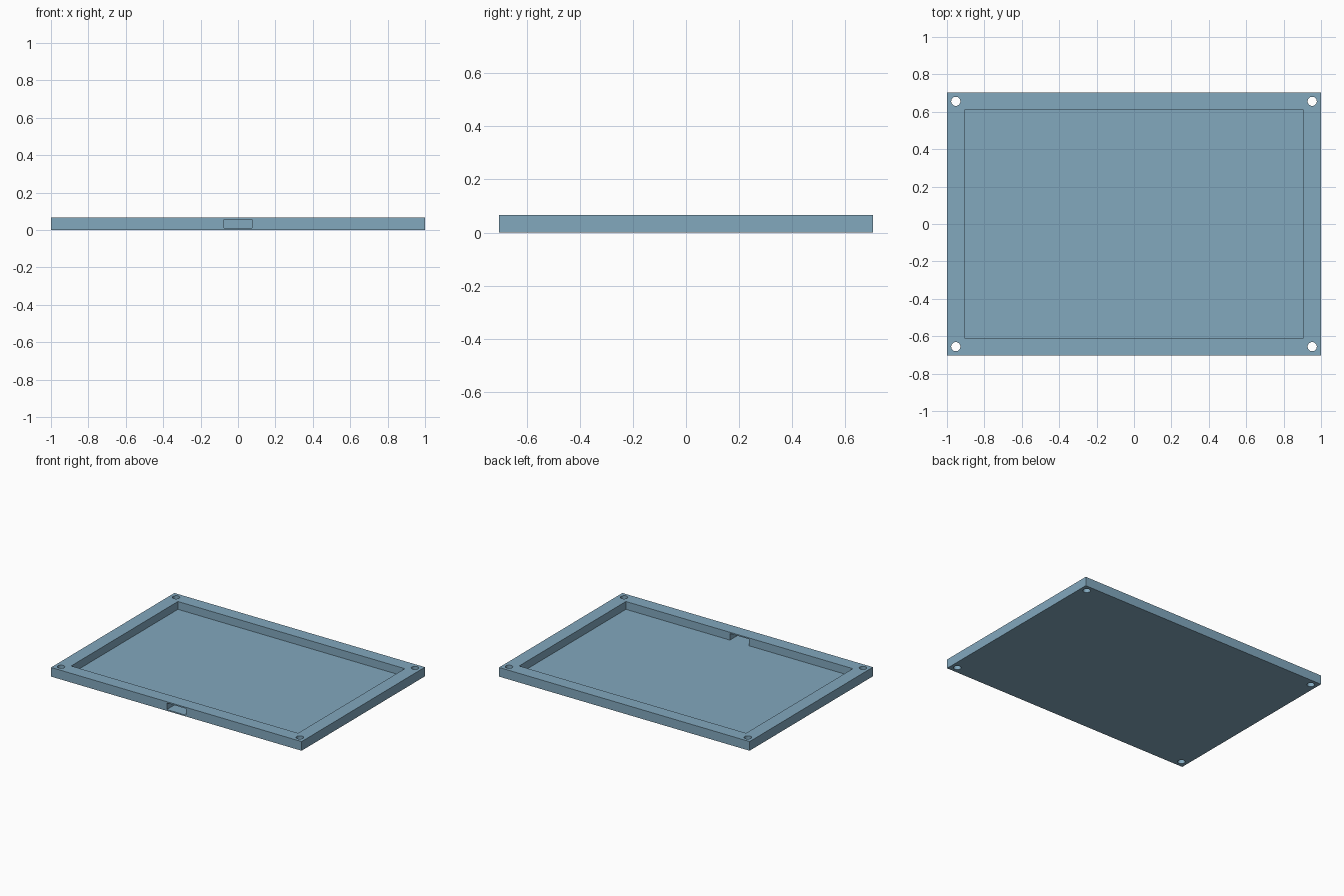
import bpy

if "Cube" in bpy.data.objects:
    bpy.data.objects.remove(bpy.data.objects["Cube"])

W, D, H = 2.0, 1.406, 0.066      # outer size
RIM, FLOOR = 0.0943, 0.0094      # rim width, floor thickness

blue = bpy.data.materials.new("steel_blue")
blue.diffuse_color = (0.223, 0.392, 0.515, 1)
blue.use_nodes = True
blue.node_tree.nodes["Principled BSDF"].inputs["Base Color"].default_value = blue.diffuse_color


def box(name, x0, x1, y0, y1, z0, z1):
    bpy.ops.mesh.primitive_cube_add(
        size=1, location=((x0 + x1) / 2, (y0 + y1) / 2, (z0 + z1) / 2))
    ob = bpy.context.object
    ob.name = name
    ob.scale = (x1 - x0, y1 - y0, z1 - z0)
    bpy.ops.object.transform_apply(location=False, rotation=False, scale=True)
    ob.data.materials.append(blue)
    return ob


def cut(target, cutter):
    """Subtract the cutter, then discard it."""
    mod = target.modifiers.new("cut", 'BOOLEAN')
    mod.operation, mod.solver, mod.object = 'DIFFERENCE', 'EXACT', cutter
    bpy.context.view_layer.objects.active = target
    bpy.ops.object.modifier_apply(modifier=mod.name)
    bpy.data.objects.remove(cutter, do_unlink=True)


# Slab of the tray
tray = box("tray", -W / 2, W / 2, -D / 2, D / 2, 0, H)

# Shallow pocket
px, py = W / 2 - RIM, D / 2 - RIM
cut(tray, box("pocket_cutter", -px, px, -py, py, FLOOR, H + 0.1))

# Cable slot through the front rim, flush with the pocket floor
cut(tray, box("slot_cutter", -0.0755, 0.0755, -D / 2 - 0.1, -py + 0.05,
              FLOOR, 0.0566))

# Screw holes in the corners
for sx in (-1, 1):
    for sy in (-1, 1):
        bpy.ops.mesh.primitive_cylinder_add(
            vertices=32, radius=0.0245, depth=0.4,
            location=(sx * (W - RIM) / 2, sy * (D - RIM) / 2, 0))
        hole = bpy.context.object
        hole.data.materials.append(blue)
        cut(tray, hole)

# Smooth hole walls, crisp edges elsewhere
bpy.ops.object.select_all(action='DESELECT')
tray.select_set(True)
bpy.context.view_layer.objects.active = tray
bpy.ops.object.shade_smooth_by_angle()
